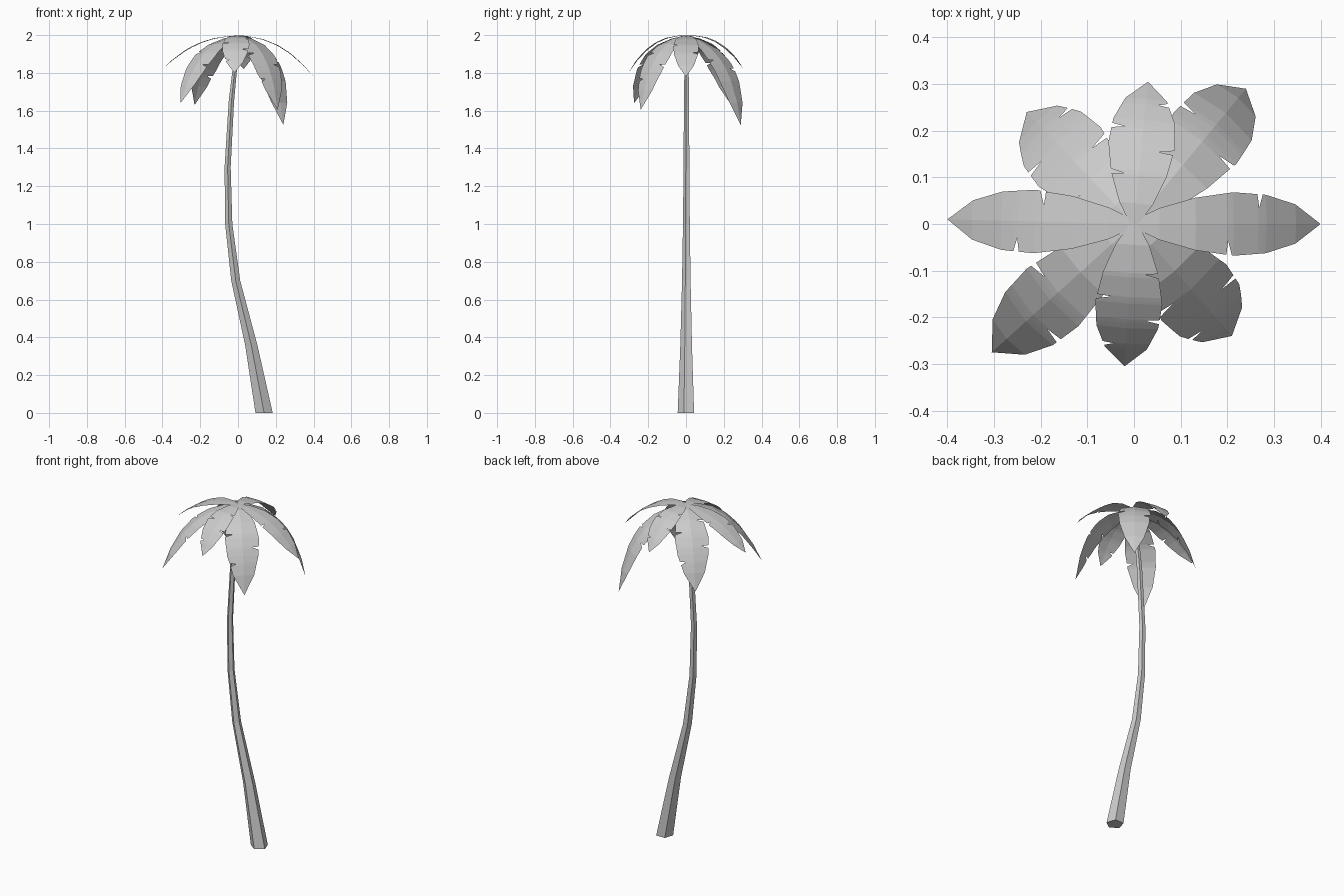
import bpy
import bmesh
import math
from mathutils import Vector

cube = bpy.data.objects.get("Cube")
if cube:
    bpy.data.objects.remove(cube)

grey = bpy.data.materials.new("plain grey")
grey.use_nodes = True
GREY = (0.6, 0.6, 0.6, 1)
grey.diffuse_color = GREY
grey.node_tree.nodes["Principled BSDF"].inputs["Base Color"].default_value = GREY


def finish(name, bm):
    mesh = bpy.data.meshes.new(name)
    bm.to_mesh(mesh)
    bm.free()
    mesh.materials.append(grey)
    obj = bpy.data.objects.new(name, mesh)
    bpy.context.collection.objects.link(obj)


# Trunk: tapering five-sided tube along a bent path of (x, z, radius)
def build_trunk():
    path = [(0.138, 0, 0.048), (0.07, 0.36, 0.034), (-0.012, 0.7, 0.025),
            (-0.049, 1.0, 0.02), (-0.055, 1.3, 0.017), (-0.035, 1.65, 0.015),
            (0, 1.98, 0.01)]
    bm = bmesh.new()
    rings = []
    for x, z, radius in path:
        ring = []
        for i in range(5):
            a = math.radians(54 + 72 * i)
            ring.append(bm.verts.new((x + radius * math.cos(a),
                                      radius * math.sin(a) + 0.004, z)))
        rings.append(ring)
    for low, high in zip(rings, rings[1:]):
        for i in range(5):
            j = (i + 1) % 5
            bm.faces.new((low[i], low[j], high[j], high[i]))
    bm.faces.new(rings[0][::-1])
    bm.faces.new(rings[-1])
    finish("trunk", bm)


# Leaf outline: half width as a share of the widest, along the rib
OUTLINE = [(0, 0.12), (0.12, 0.5), (0.3, 0.83), (0.5, 1), (0.68, 0.92),
           (0.85, 0.62), (1, 0)]


def outline_at(s):
    for (a, wa), (b, wb) in zip(OUTLINE, OUTLINE[1:]):
        if s <= b:
            return wa + (wb - wa) * (s - a) / (b - a)
    return 0


# Leaf: arched sheet with a creased rib and thin notches torn into each side
def build_leaf(name, tip, bend, width, fold, left_cuts, right_cuts):
    tip = Vector(tip)
    out = Vector((tip.x, tip.y, 0)).normalized()
    across = Vector((-out.y, out.x, 0))
    root = Vector((0, 0, 1.997))
    knee = out * bend[0] + Vector((0, 0, bend[1]))

    def point(s, u):
        rib = root * (1 - s) ** 2 + knee * (2 * s * (1 - s)) + tip * s * s
        along = ((knee - root) * (1 - s) + (tip - knee) * s).normalized()
        return rib + across * (u * width) + across.cross(along) * (fold * abs(u))

    stations = {s for s, w in OUTLINE}
    for c in left_cuts + right_cuts:
        stations |= {c - 0.008, c, c + 0.022}
    stations = sorted(stations)

    bm = bmesh.new()
    ribs = [bm.verts.new(point(s, 0)) for s in stations]
    for side, cuts in ((1, left_cuts), (-1, right_cuts)):
        edge = []
        for s, rib in zip(stations[:-1], ribs):
            w = outline_at(s) * (0.55 if s in cuts else 1)
            edge.append(bm.verts.new(point(s, side * w)))
        edge.append(ribs[-1])
        for i in range(len(ribs) - 1):
            corners = [ribs[i], ribs[i + 1], edge[i + 1], edge[i]]
            if edge[i + 1] is ribs[i + 1]:
                corners.pop(2)
            bm.faces.new(corners if side > 0 else corners[::-1])
    finish(name, bm)


build_trunk()
FLAT, CREASED = 0.004, 0.012
for leaf in [
    ("left_leaf", (0.4, 0, 1.78), (0.23, 2.0), 0.068, FLAT, [0.64], [0.47]),
    ("back_left_leaf", (0.24, 0.29, 1.525), (0.31, 1.95), 0.087, CREASED, [0.56], [0.46]),
    ("back_leaf", (0.03, 0.305, 1.82), (0.19, 2.015), 0.072, FLAT, [0.3, 0.62], [0.46, 0.81]),
    ("back_right_leaf", (-0.23, 0.24, 1.63), (0.25, 1.98), 0.092, CREASED, [0.28, 0.6], [0.43, 0.75]),
    ("right_leaf", (-0.4, 0.01, 1.82), (0.23, 2.0), 0.068, FLAT, [0.59], [0.45]),
    ("front_right_leaf", (-0.305, -0.275, 1.64), (0.28, 1.98), 0.083, CREASED, [0.63], [0.45]),
    ("front_leaf", (-0.02, -0.305, 1.8), (0.19, 2.01), 0.072, FLAT, [0.3, 0.62], [0.46, 0.81]),
    ("front_left_leaf", (0.21, -0.24, 1.605), (0.25, 1.98), 0.092, CREASED, [0.6], [0.45, 0.75]),
]:
    build_leaf(*leaf)
